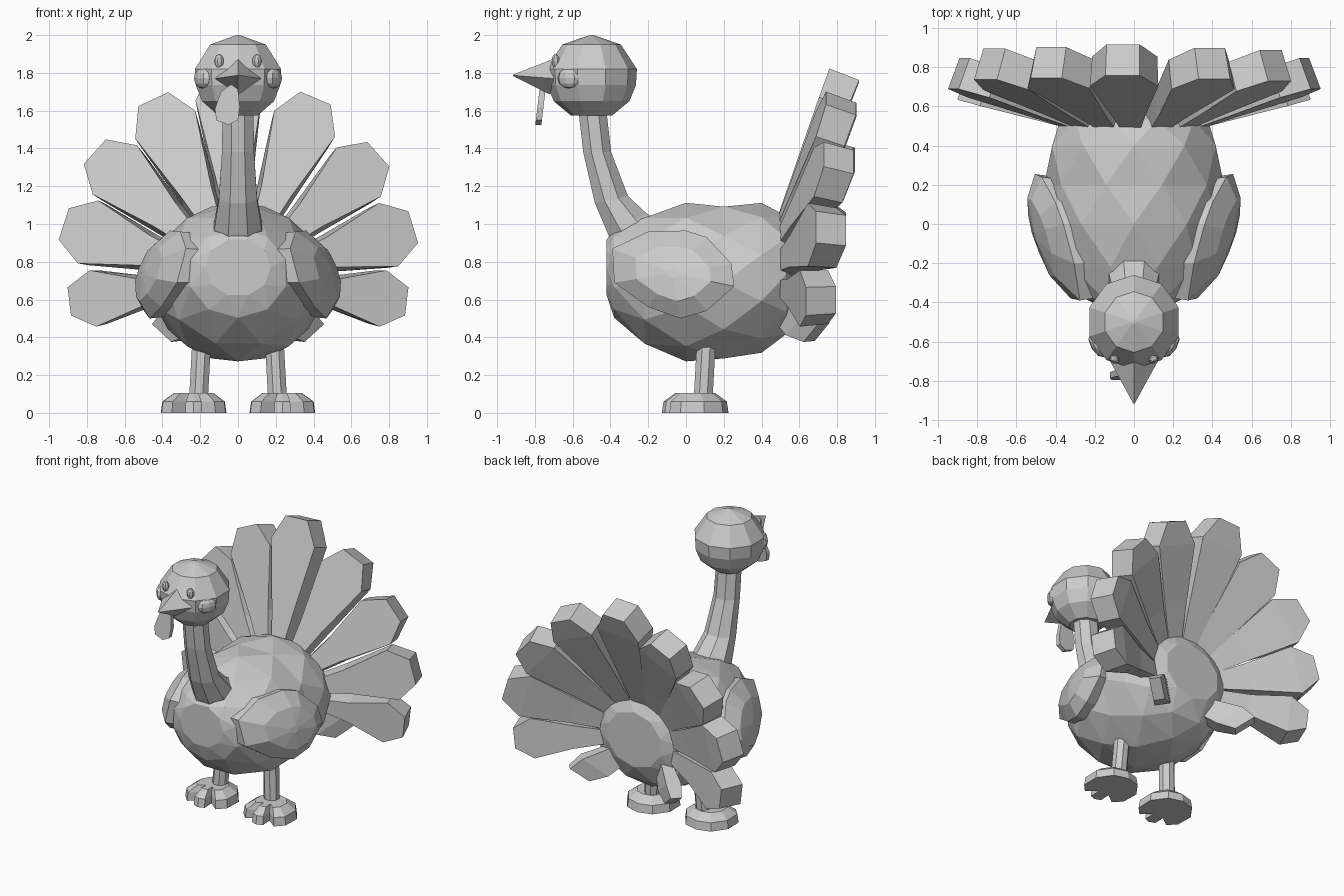
import bpy, bmesh, math
from mathutils import Vector

if "Cube" in bpy.data.objects:
    bpy.data.objects.remove(bpy.data.objects["Cube"])

mat = bpy.data.materials.new("plain_grey")
mat.diffuse_color = (0.6, 0.6, 0.6, 1)
mat.use_nodes = True
mat.node_tree.nodes["Principled BSDF"].inputs["Base Color"].default_value = mat.diffuse_color


def loft(name, rings, staggered=False):
    """Skin a closed, flat-shaded solid through rings of equal point count."""
    bm = bmesh.new()
    rows = [[bm.verts.new(p) for p in ring] for ring in rings]
    n = len(rows[0])
    for a, b in zip(rows, rows[1:]):
        for i in range(n):
            j = (i + 1) % n
            if staggered:
                bm.faces.new((a[i], a[j], b[i]))
                bm.faces.new((a[j], b[j], b[i]))
            else:
                bm.faces.new((a[i], a[j], b[j], b[i]))
    bm.faces.new(rows[0])
    bm.faces.new(rows[-1])
    bmesh.ops.recalc_face_normals(bm, faces=bm.faces)
    me = bpy.data.meshes.new(name)
    bm.to_mesh(me)
    bm.free()
    me.materials.append(mat)
    ob = bpy.data.objects.new(name, me)
    bpy.context.collection.objects.link(ob)
    return ob


def circle(n, turn=0.0):
    return [(math.cos(math.tau * (i + turn) / n), math.sin(math.tau * (i + turn) / n)) for i in range(n)]


def ball(name, loc, size, seg, rings, rot=(0, 0, 0)):
    bpy.ops.mesh.primitive_uv_sphere_add(segments=seg, ring_count=rings, radius=1, location=loc, rotation=rot)
    ob = bpy.context.object
    ob.name = name
    ob.scale = size
    ob.data.materials.append(mat)


# Body: faceted rings along y as (y, bottom, top, half width)
sections = [(-0.42, 0.62, 0.92, 0.17), (-0.38, 0.51, 0.97, 0.26), (-0.22, 0.36, 1.04, 0.38),
            (0.0, 0.285, 1.10, 0.45), (0.2, 0.28, 1.10, 0.45), (0.4, 0.33, 1.10, 0.43),
            (0.53, 0.41, 1.05, 0.37), (0.60, 0.54, 0.93, 0.22)]
loft("body", [[(w * 1.02 * c, y, (lo + hi) / 2 + 0.515 * (hi - lo) * s) for c, s in circle(10, k * 0.5)]
              for k, (y, lo, hi, w) in enumerate(sections)], True)

# Neck: curved tube as (front y, front z, back y, back z, half width)
neck = [(-0.37, 0.84, -0.12, 1.02, 0.15), (-0.42, 0.94, -0.20, 1.06, 0.135), (-0.49, 1.11, -0.30, 1.15, 0.11),
        (-0.55, 1.38, -0.39, 1.38, 0.092), (-0.58, 1.64, -0.42, 1.64, 0.088)]
loft("neck", [[(w * c, (fy + by) / 2 + (by - fy) / 2 * s, (fz + bz) / 2 + (bz - fz) / 2 * s)
               for c, s in circle(8, 0.5)] for fy, fz, by, bz, w in neck])

# Head: stacked rings as (z, radius)
loft("head", [[(r * c, -0.5 + r * s, z) for c, s in circle(10, 0.5)]
              for z, r in ((1.575, 0.11), (1.65, 0.2), (1.735, 0.235), (1.82, 0.24), (1.95, 0.155), (2.0, 0.01))])

# Beak, eyes and cheeks
loft("beak", [[(0.122, -0.70, 1.77), (0, -0.70, 1.875), (-0.122, -0.70, 1.77), (0, -0.72, 1.685)],
              [(0.003, -0.917, 1.787), (0, -0.917, 1.79), (-0.003, -0.917, 1.787), (0, -0.917, 1.784)]])
for s, side in ((1, "left"), (-1, "right")):
    ball(side + "_eye", (s * 0.1, -0.69, 1.862), (0.026, 0.022, 0.038), 8, 6, (0, 0, s * 0.35))
    ball(side + "_cheek", (s * 0.188, -0.62, 1.772), (0.032, 0.07, 0.054), 8, 6, (0, 0, s * -0.55))

# Snood: thin drop hanging beside the beak
drop = [(-0.03, 1.745), (-0.09, 1.70), (-0.122, 1.61), (-0.115, 1.55), (-0.05, 1.525), (0.0, 1.55), (0.01, 1.62), (0, 1.71)]
loft("snood", [[(x, -0.768 + d - (1.64 - z) * 0.12, z) for x, z in drop] for d in (-0.016, 0.016)])

# Tail fan: long feathers leaning back, as (angle in degrees, length, half width, lean)
HUB = Vector((0, 0, 0.7))


def feather(name, angle, length, half, lean, thick=0.17):
    a = math.radians(angle)
    out, across = Vector((math.cos(a), 0, math.sin(a))), Vector((-math.sin(a), 0, math.cos(a)))
    back = Vector((0, 0.93, 0)) - out * 0.36
    # outline rows: (distance from hub, front half width, back half width, thickness)
    rows = [(0.17, half * 0.12, half * 0.2, 0.07), (0.52, half * 0.48, half * 0.56, thick * 0.65),
            (length * 0.86, half, half * 0.95, thick * 0.95), (length, half * 0.5, half * 0.48, thick)]
    rings = []
    for u, w, v, t in rows:
        p = HUB + out * u + Vector((0, 0.5 + lean * (u - 0.38), 0))
        rings.append([p - across * w, p + across * w, p + across * v + back * t, p - across * v + back * t])
    loft(name, rings)


fan = [(-7, 0.90, 0.15, 0.26), (17, 0.97, 0.175, 0.32), (42, 1.00, 0.175, 0.37), (67, 1.05, 0.175, 0.36),
       (93, 1.12, 0.175, 0.35), (115, 1.06, 0.175, 0.36), (138, 1.02, 0.175, 0.37), (162, 0.97, 0.175, 0.32),
       (187, 0.90, 0.15, 0.26)]
for i, spec in enumerate(fan):
    feather(f"tail_feather_{i + 1}", *spec)

# Short feathers under the fan
for s, side in ((1, "left"), (-1, "right")):
    root, tip = Vector((0.12, 0.46, 0.6)), Vector((0.38, 0.69, 0.425))
    wide = Vector((0.06, 0.045, 0.055))
    deep = (tip - root).cross(wide).normalized() * 0.045
    ring = (wide + deep, wide - deep, -wide - deep, deep - wide)
    rings = [[p + o * k for o in ring] for p, k in ((root, 0.7), (root.lerp(tip, 0.7), 1.15), (tip, 0.85))]
    loft(side + "_under_feather", [[(s * v.x, v.y, v.z) for v in r] for r in rings])

# Wings: bulging leaf following the body side
leaf = [(-0.39, 0.87), (-0.20, 0.96), (0.0, 0.965), (0.11, 0.93), (0.24, 0.79), (0.255, 0.67),
        (0.11, 0.54), (-0.03, 0.50), (-0.20, 0.56), (-0.38, 0.69)]
for s, side in ((1, "left"), (-1, "right")):
    rings = []
    for k, d in ((0.7, -0.13), (0.97, -0.07), (1, 0), (0.62, 0.08), (0.1, 0.105)):
        ring = []
        for y, z in leaf:
            y, z = -0.07 + (y + 0.07) * k, 0.74 + (z - 0.74) * k
            ring.append((s * (0.40 + 0.28 * (y + 0.07) - 0.25 * (z - 0.73) + d), y, z))
        rings.append(ring)
    loft(side + "_wing", rings)

    # Leg
    loft(side + "_leg", [[(s * x + 0.054 * c, y + 0.054 * t, z) for c, t in circle(8, 0.5)]
                         for x, y, z in ((0.21, 0.09, 0.06), (0.19, 0.11, 0.42))])

    # Foot: rounded heel with three toes in front, as (angle from front, radius)
    toes = [(0, 0.178), (15, 0.168), (27, 0.09), (40, 0.18), (65, 0.188), (105, 0.18), (145, 0.178)]
    plan = toes + [(180, 0.175)] + [(-a, r) for a, r in toes[:0:-1]]
    loft(side + "_foot", [[(s * 0.235 + r * k * math.sin(math.radians(a)), 0.05 - r * k * math.cos(math.radians(a)), z)
                           for a, r in plan] for k, z in ((1, 0), (0.95, 0.06), (0.6, 0.105))])
